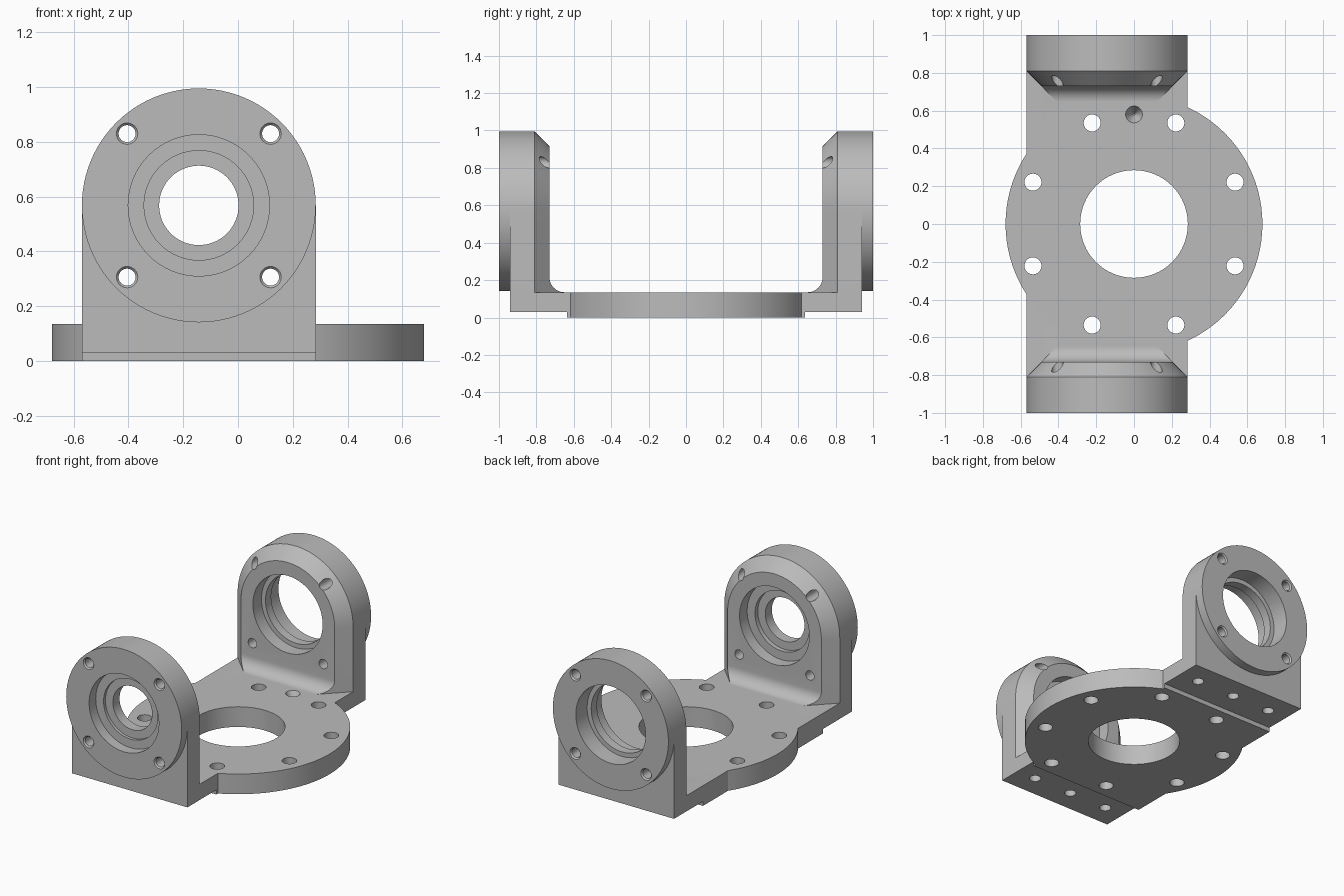
import bpy, bmesh
from math import cos, sin, pi, radians

cube = bpy.data.objects.get("Cube")
if cube:
    bpy.data.objects.remove(cube, do_unlink=True)

grey = bpy.data.materials.new("plain grey")
grey.use_nodes = True
grey.diffuse_color = (0.5, 0.5, 0.5, 1)
grey.node_tree.nodes["Principled BSDF"].inputs["Base Color"].default_value = (0.5, 0.5, 0.5, 1)

CX, CZ, R = -0.143, 0.573, 0.427   # axis and radius of the upright arches
TOP, STEP = 0.14, 0.035            # plate top and raised foot height


def loft(name, rings):
    """Closed solid through rings with equal point counts."""
    bm = bmesh.new()
    loops = [[bm.verts.new(p) for p in ring] for ring in rings]
    for a, b in zip(loops, loops[1:]):
        for i in range(len(a)):
            j = (i + 1) % len(a)
            bm.faces.new((a[i], a[j], b[j], b[i]))
    bm.faces.new(loops[0])
    bm.faces.new(loops[-1])
    bmesh.ops.recalc_face_normals(bm, faces=bm.faces)
    mesh = bpy.data.meshes.new(name)
    bm.to_mesh(mesh)
    bm.free()
    mesh.materials.append(grey)
    obj = bpy.data.objects.new(name, mesh)
    bpy.context.collection.objects.link(obj)
    return obj


def box(name, x0, x1, y0, y1, z0, z1):
    return loft(name, [[(x0, y0, z), (x1, y0, z), (x1, y1, z), (x0, y1, z)] for z in (z0, z1)])


def circle(r, n):
    return [(r * cos(2 * pi * i / n), r * sin(2 * pi * i / n)) for i in range(n)]


def upright_cyl(name, x, y, r0, r1, z0, z1, n=32):
    return loft(name, [[(x + a, y + b, z) for a, b in circle(r, n)]
                       for r, z in ((r0, z0), (r1, z1))])


def level_cyl(name, x, z, r0, r1, y0, y1, n=32):
    return loft(name, [[(x + a, y, z + b) for a, b in circle(r, n)]
                       for r, y in ((r0, y0), (r1, y1))])


def combine(target, tool, operation="DIFFERENCE"):
    mod = target.modifiers.new("combine", "BOOLEAN")
    mod.operation, mod.solver, mod.object = operation, "EXACT", tool
    bpy.context.view_layer.objects.active = target
    bpy.ops.object.modifier_apply(modifier=mod.name)
    bpy.data.objects.remove(tool, do_unlink=True)


def arch(y, inset):
    r = R - inset
    arc = [(CX + r * cos(pi * i / 48), y, CZ + r * sin(pi * i / 48)) for i in range(49)]
    return [(CX + r, y, 0.1)] + arc + [(CX - r, y, 0.1)]


# Base plate: round disc joined to a long foot, stepped underneath
bracket = upright_cyl("bracket", 0, 0, 0.68, 0.68, 0.005, TOP, 96)
combine(bracket, box("foot", CX - R, CX + R, -0.94, 0.94, 0.005, TOP), "UNION")
for s in (-1, 1):
    combine(bracket, box("step_cutter", -1, 1, *sorted((s * 0.635, s * 1.2)), -0.1, STEP))
combine(bracket, upright_cyl("centre_cutter", 0, 0, 0.285, 0.285, -0.1, 0.3, 64))
for k in range(8):
    a = radians(22.5 + 45 * k)
    combine(bracket, upright_cyl("bolt_cutter", 0.579 * cos(a), 0.579 * sin(a),
                                 0.045, 0.045, -0.1, 0.3))
# Blind locating dimple
combine(bracket, upright_cyl("dimple_cutter", 0, 0.58, 0.005, 0.045, 0.07, TOP + 0.001))

# Stepped bores as (radius, inner y, outer y)
bores = {
    -1: ((0.145, 0.6, 1.1), (0.2, 0.6, 0.84), (0.258, 0.6, 0.81),
         (0.2, 0.91, 1.1), (0.258, 0.93, 1.1)),
    1: ((0.228, 0.6, 1.1), (0.258, 0.6, 0.82), (0.258, 0.88, 1.1)),
}
parts = [bracket]
for s, side in ((-1, "front"), (1, "back")):
    # Chamfered arch with a filleted inner foot
    upright = loft("upright", [arch(s * 0.94, 0), arch(s * 0.81, 0), arch(s * 0.64, 0.17)])
    fillet = [(0.65 + 0.08 * sin(pi * i / 20), 0.22 - 0.08 * cos(pi * i / 20)) for i in range(11)]
    profile = [(0.5, TOP)] + fillet + [(0.73, 1.2), (0.5, 1.2)]
    combine(upright, loft("inner_cutter", [[(x, s * y, z) for y, z in profile] for x in (-1, 1)]))

    # Round outer flange
    flange = level_cyl(side + "_flange", CX, CZ, R, R, s * 0.94, s * 1.0, 96)
    parts.append(flange)

    combine(bracket, upright, "UNION")
    for target in (bracket, flange):
        for r, y0, y1 in bores[s]:
            if target == flange and y1 < 0.94:
                continue
            combine(target, level_cyl("bore_cutter", CX, CZ, r, r, s * y0, s * y1, 64))
        for dx in (-0.262, 0.262):
            for dz in (-0.262, 0.262):
                combine(target, level_cyl("screw_cutter", CX + dx, CZ + dz,
                                          0.031, 0.031, s * 0.6, s * 1.1))
                if target == flange:
                    combine(target, level_cyl("sink_cutter", CX + dx, CZ + dz,
                                              0.03, 0.04, s * 0.99, s * 1.001))
    # Blind holes under the raised foot
    for dx in (-0.285, 0, 0.285):
        combine(bracket, upright_cyl("foot_cutter", CX + dx, s * 0.79, 0.036, 0.036, -0.1, 0.2))

# Smooth the curves, keep the machined edges sharp
bpy.ops.object.select_all(action="DESELECT")
for part in parts:
    part.location.z -= 0.005
    part.select_set(True)
bpy.context.view_layer.objects.active = bracket
bpy.ops.object.shade_smooth_by_angle(angle=radians(25))
